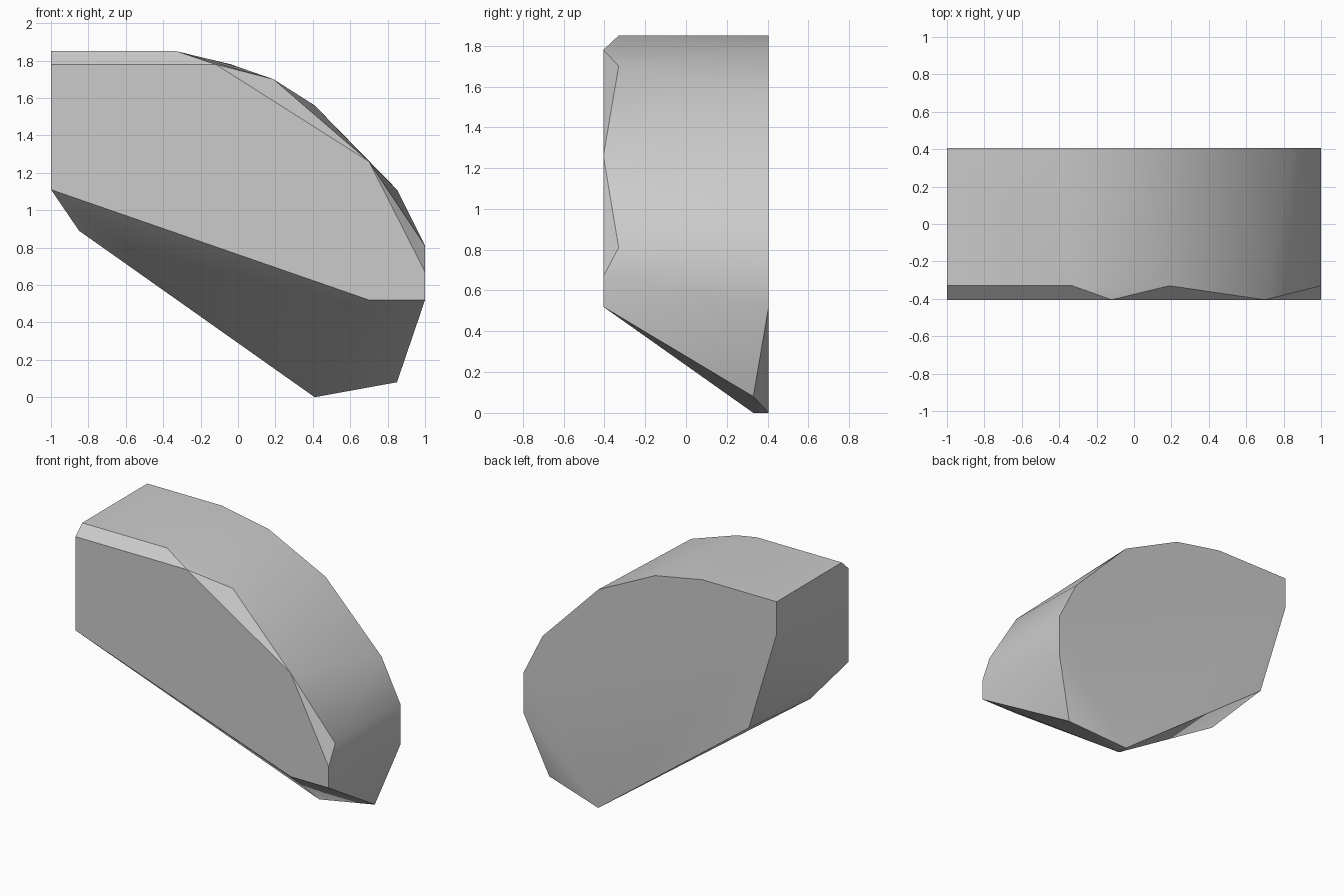
import bpy
import bmesh
from math import radians

cube = bpy.data.objects.get("Cube")
if cube:
    bpy.data.objects.remove(cube, do_unlink=True)

# Stone colour
stone = bpy.data.materials.new("grey_stone")
stone.use_nodes = True
grey = (0.6, 0.6, 0.6, 1)
stone.diffuse_color = grey
stone.node_tree.nodes["Principled BSDF"].inputs["Base Color"].default_value = grey

# Corner outlines (x, z) on slices through the depth y
D = 0.405
slices = {
    # flat front face
    -D: [(-1, 1.78), (-0.12, 1.78), (0.7, 1.26), (1, 0.67),
         (1, 0.52), (0.7, 0.52), (-1, 1.11)],
    # outer rim of the front chamfer
    -0.33: [(-1, 1.85), (-0.33, 1.85), (0.19, 1.7), (1, 0.81)],
    # undercut corner, left of the base
    -0.19: [(-0.85, 0.89)],
    # chamfered foot
    0.33: [(0.85, 0.08), (0.41, 0)],
    # flat back face
    D: [(-1, 1.85), (-0.41, 1.85), (-0.04, 1.78), (0.41, 1.56), (0.85, 1.11),
        (1, 0.81), (1, 0.52), (0.41, 0), (-0.78, 0.89), (-1, 1.62)],
}

# Faceted rock: wrap the slices in a convex skin, then merge flat triangles
bm = bmesh.new()
for y, outline in slices.items():
    for x, z in outline:
        bm.verts.new((x, y, z))
hull = bmesh.ops.convex_hull(bm, input=bm.verts[:])
loose = {v for v in hull["geom_interior"] + hull["geom_unused"]
         if isinstance(v, bmesh.types.BMVert)}
bmesh.ops.delete(bm, geom=list(loose), context="VERTS")
bmesh.ops.dissolve_limit(bm, angle_limit=radians(1),
                         verts=bm.verts[:], edges=bm.edges[:])
bmesh.ops.recalc_face_normals(bm, faces=bm.faces[:])

mesh = bpy.data.meshes.new("rock")
bm.to_mesh(mesh)
bm.free()
mesh.materials.append(stone)
rock = bpy.data.objects.new("rock", mesh)
bpy.context.collection.objects.link(rock)

# Soft shading over shallow bends, crisp chamfers
bpy.ops.object.select_all(action="DESELECT")
rock.select_set(True)
bpy.context.view_layer.objects.active = rock
bpy.ops.object.shade_smooth_by_angle(angle=radians(30))
